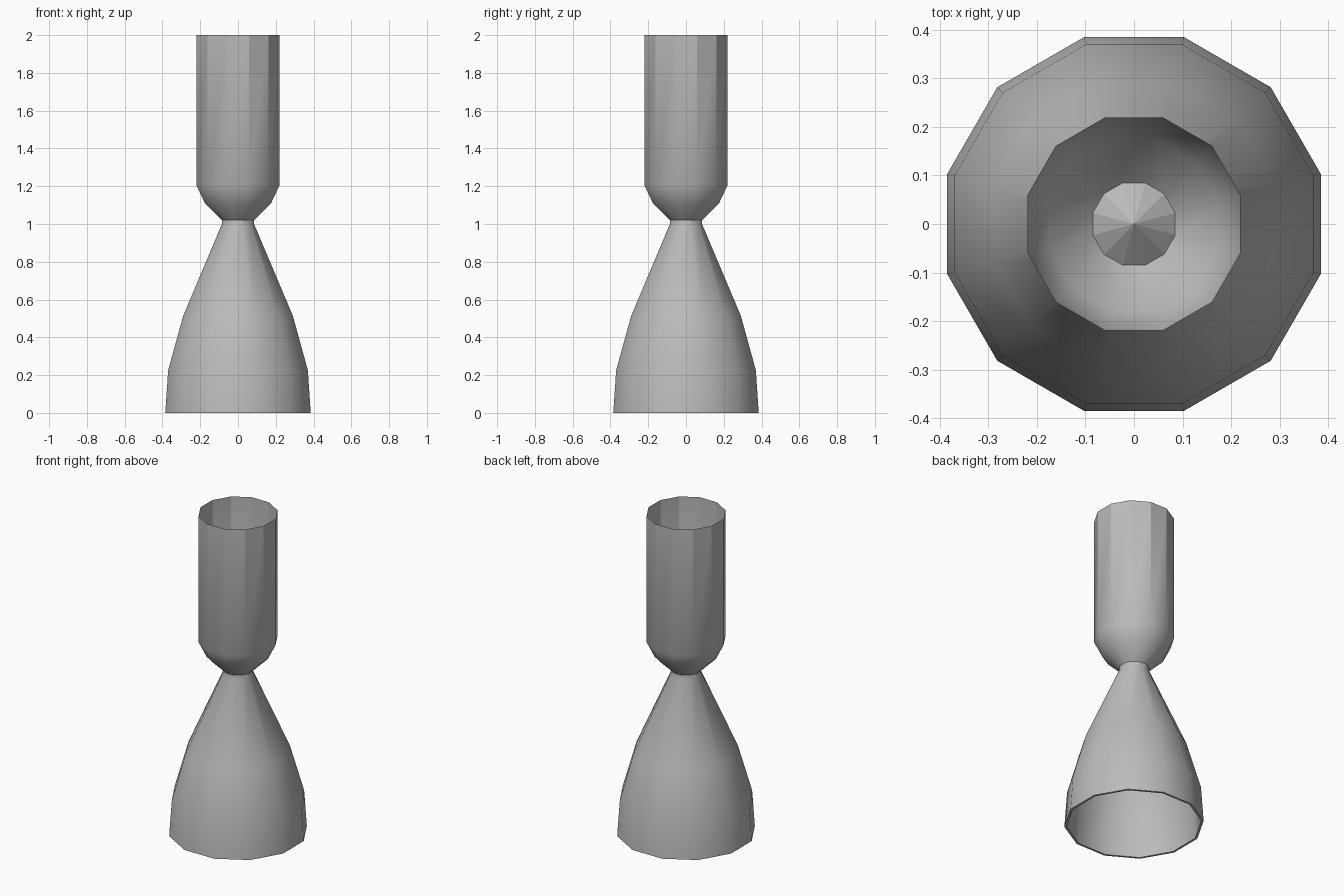
import bpy, math

SIDES = 12
TURN = math.radians(15)

if "Cube" in bpy.data.objects:
    bpy.data.objects.remove(bpy.data.objects["Cube"], do_unlink=True)

grey = bpy.data.materials.new("metal grey")
grey.use_nodes = True
color = (0.5, 0.5, 0.5, 1)
grey.diffuse_color = color
grey.node_tree.nodes["Principled BSDF"].inputs["Base Color"].default_value = color


def lathe(name, profile, angle, apex=None):
    """Revolve (flat half-width, height) points; optionally close with an apex."""
    verts, faces = [], []
    for half, z in profile:
        r = half / math.cos(TURN)
        for i in range(SIDES):
            a = TURN + i * math.tau / SIDES
            verts.append((r * math.cos(a), r * math.sin(a), z))
    for k in range(len(profile) - 1):
        for i in range(SIDES):
            j = (i + 1) % SIDES
            lo, hi = k * SIDES, (k + 1) * SIDES
            faces.append((lo + i, lo + j, hi + j, hi + i))
    if apex is not None:
        top = len(verts)
        base = top - SIDES
        verts.append((0, 0, apex))
        faces += [(base + i, base + (i + 1) % SIDES, top) for i in range(SIDES)]
    mesh = bpy.data.meshes.new(name)
    mesh.from_pydata(verts, [], faces)
    mesh.materials.append(grey)
    obj = bpy.data.objects.new(name, mesh)
    bpy.context.collection.objects.link(obj)
    bpy.ops.object.select_all(action="DESELECT")
    obj.select_set(True)
    bpy.context.view_layer.objects.active = obj
    bpy.ops.object.shade_smooth_by_angle(angle=math.radians(angle))
    return obj


# Open upper tube with a rounded bowl at its foot
lathe("upper_tube", [(0.085, 1.02), (0.175, 1.11), (0.22, 1.205), (0.22, 2.0)], 29.9)

# Flared bell: inner wall, bottom rim, then outer wall up to the throat
lathe("flared_bell", [(0.07, 1.0), (0.278, 0.515), (0.357, 0.225), (0.372, 0.0),
                      (0.385, 0.0), (0.37, 0.225), (0.29, 0.515), (0.085, 1.0),
                      (0.085, 1.02)], 30)

# Faceted cone closing the throat inside the tube
lathe("throat_cone", [(0.085, 1.02)], 10, apex=1.09)
